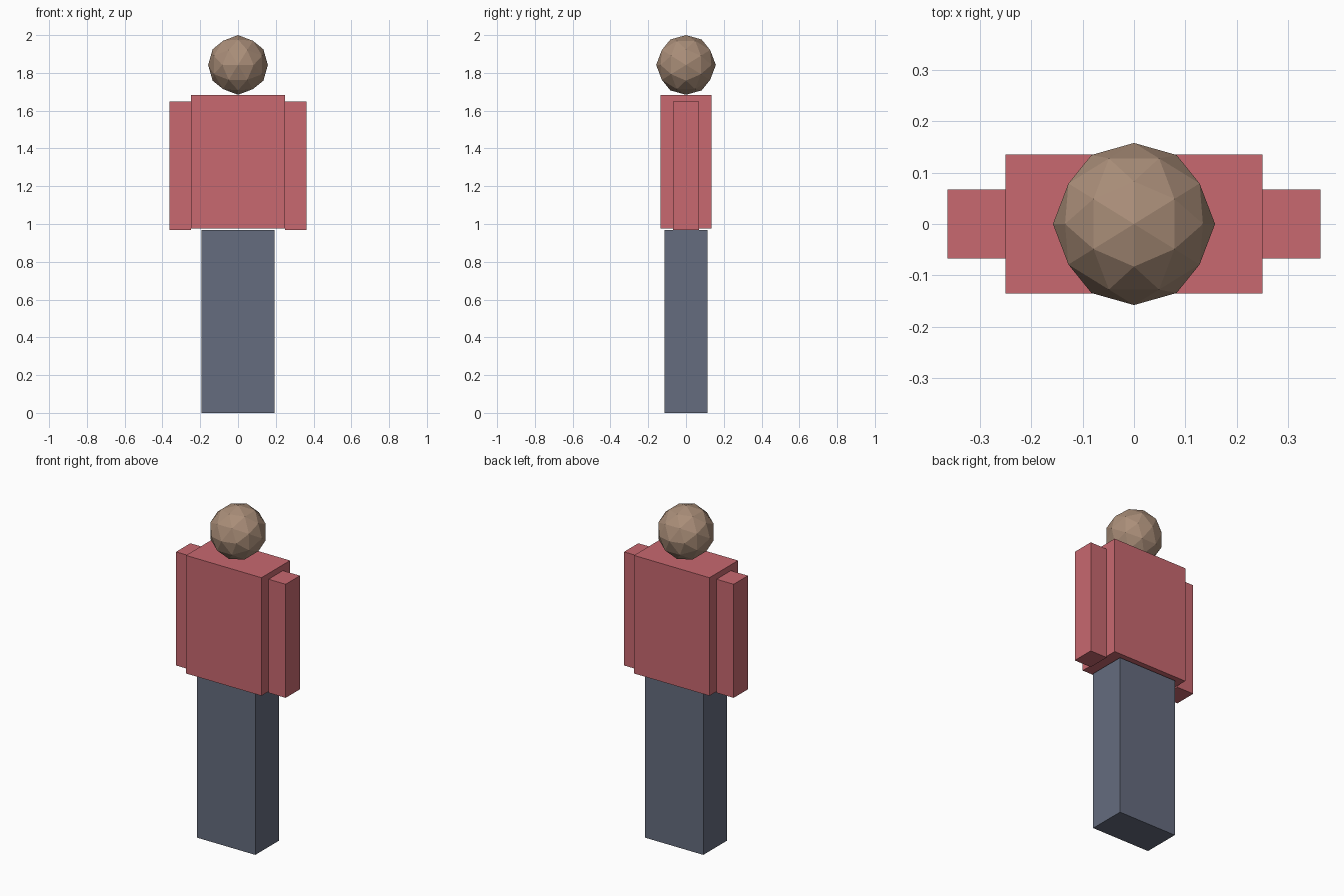
import bpy, bmesh
from itertools import product
from mathutils import Vector

if "Cube" in bpy.data.objects:
    bpy.data.objects.remove(bpy.data.objects["Cube"])


def material(name, rgb):
    m = bpy.data.materials.new(name)
    m.diffuse_color = (*rgb, 1)
    m.use_nodes = True
    m.node_tree.nodes["Principled BSDF"].inputs["Base Color"].default_value = m.diffuse_color
    return m


def add_object(name, bm, mat):
    bmesh.ops.recalc_face_normals(bm, faces=bm.faces[:])
    mesh = bpy.data.meshes.new(name)
    bm.to_mesh(mesh)
    bm.free()
    mesh.materials.append(mat)
    obj = bpy.data.objects.new(name, mesh)
    bpy.context.collection.objects.link(obj)
    return obj


def box(name, low, high, mat):
    low, high = Vector(low), Vector(high)
    bm = bmesh.new()
    bmesh.ops.create_cube(bm, size=1)
    bmesh.ops.scale(bm, vec=high - low, verts=bm.verts)
    bmesh.ops.translate(bm, vec=(low + high) / 2, verts=bm.verts)
    return add_object(name, bm, mat)


def faceted_ball(name, centre, radius, mat):
    # 80-sided icosphere with its two-fold axes along x, y and z
    phi = (1 + 5 ** 0.5) / 2
    points = set()
    for seed in ((0, 1, phi), (phi, 1, phi * phi), (0, 0, 1)):
        for signs in product((-1, 1), repeat=3):
            p = [a * s for a, s in zip(seed, signs)]
            for k in range(3):
                v = Vector(p[k:] + p[:k]).normalized()
                points.add(tuple(round(c, 6) + 0.0 for c in v))
    bm = bmesh.new()
    for p in sorted(points):
        bm.verts.new(Vector(centre) + radius * Vector(p))
    bmesh.ops.convex_hull(bm, input=bm.verts[:])
    return add_object(name, bm, mat)


red = material("shirt_red", (0.58, 0.14, 0.16))
slate = material("trouser_slate", (0.13, 0.15, 0.21))
tan = material("skin_tan", (0.40, 0.27, 0.19))

# Legs and torso
box("legs", (-0.194, -0.113, 0), (0.194, 0.113, 0.968), slate)
box("torso", (-0.25, -0.135, 0.976), (0.25, 0.135, 1.683), red)

# Arms, one on each side
for side, s in (("left", -1), ("right", 1)):
    x0, x1 = sorted((s * 0.25, s * 0.363))
    box(side + "_arm", (x0, -0.0675, 0.968), (x1, 0.0675, 1.648), red)

# Head
faceted_ball("head", (0, 0, 1.842), 0.158, tan)
